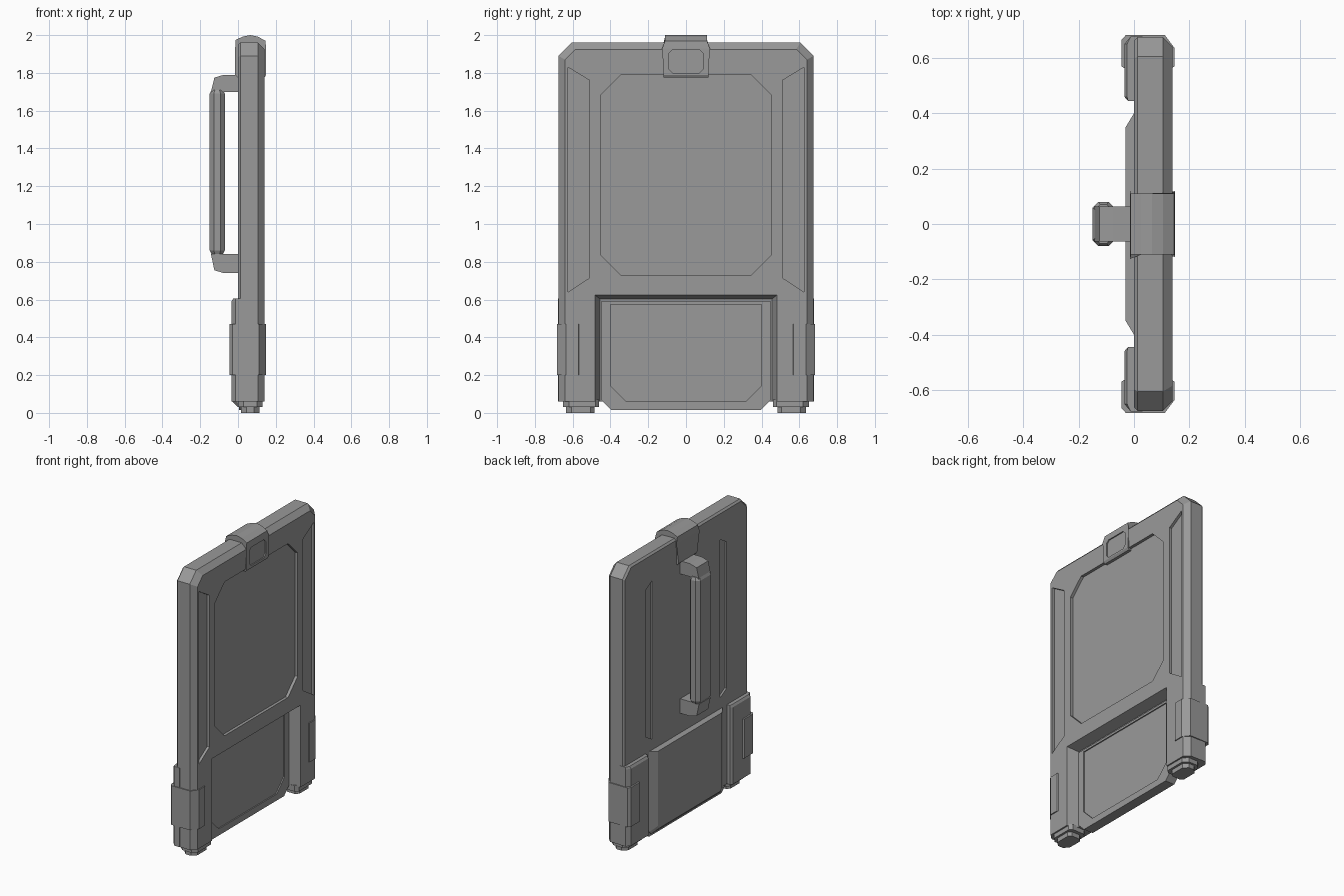
import bpy, bmesh

cube = bpy.data.objects.get("Cube")
if cube:
    bpy.data.objects.remove(cube, do_unlink=True)

grey = bpy.data.materials.new("mid_grey")
grey.use_nodes = True
grey.diffuse_color = (0.32, 0.32, 0.32, 1)
grey.node_tree.nodes["Principled BSDF"].inputs["Base Color"].default_value = grey.diffuse_color


def loft(name, stacks):
    """Closed flat-faced solids; each stack is a list of equal rings of points."""
    bm = bmesh.new()
    for rings in stacks:
        loops = [[bm.verts.new(p) for p in ring] for ring in rings]
        n = len(loops[0])
        for a, b in zip(loops, loops[1:]):
            for i in range(n):
                j = (i + 1) % n
                bm.faces.new((a[i], a[j], b[j], b[i]))
        bm.faces.new(loops[0])
        bm.faces.new(loops[-1])
    bmesh.ops.remove_doubles(bm, verts=bm.verts, dist=0.0005)
    bmesh.ops.recalc_face_normals(bm, faces=bm.faces)
    mesh = bpy.data.meshes.new(name)
    bm.to_mesh(mesh)
    bm.free()
    mesh.materials.append(grey)
    obj = bpy.data.objects.new(name, mesh)
    bpy.context.collection.objects.link(obj)
    return obj


def rect(a0, a1, b0, b1, low=0, high=0):
    """Rectangle outline with chamfered lower and upper corners."""
    return [(a0 + low, b0), (a1 - low, b0), (a1, b0 + low), (a1, b1 - high),
            (a1 - high, b1), (a0 + high, b1), (a0, b1 - high), (a0, b0 + low)]


def at_x(x, outline):
    return [(x, y, z) for y, z in outline]


def at_y(y, outline):
    return [(x, y, z) for x, z in outline]


def at_z(z, outline, side=1):
    return [(x, y * side, z) for x, y in outline]


def cut(obj, stacks):
    """Carve recesses, keeping the result as a plain mesh."""
    cutter = loft("recess_cutter", stacks)
    cutter.hide_render = True
    mod = obj.modifiers.new("recess", "BOOLEAN")
    mod.operation = "DIFFERENCE"
    mod.solver = "EXACT"
    mod.object = cutter
    graph = bpy.context.evaluated_depsgraph_get()
    mesh = bpy.data.meshes.new_from_object(obj.evaluated_get(graph))
    obj.modifiers.clear()
    obj.data = mesh
    bpy.data.objects.remove(cutter, do_unlink=True)


# Main slab with bevelled rim
def slab_ring(x, inset):
    return at_x(x, rect(-0.675 + inset, 0.675 - inset, 0.06, 1.96 - inset, 0, 0.07 - inset * 0.4))


body = loft("main_panel", [[slab_ring(0, 0.012), slab_ring(0.012, 0),
                            slab_ring(0.105, 0), slab_ring(0.14, 0.035)]])

# Window, lower bay, side recesses and rear slots
window = rect(-0.45, 0.45, 0.73, 1.79, 0.105, 0.105)
recesses = [
    [at_x(0.12, window), at_x(0.2, window)],
    [at_x(0.067, rect(-0.455, 0.455, -0.1, 0.602)),
     at_x(0.14, rect(-0.482, 0.482, -0.1, 0.625)),
     at_x(0.2, rect(-0.482, 0.482, -0.1, 0.625))],
]
for s in (-1, 1):
    panel = [(s * 0.51, 0.715), (s * 0.625, 0.64), (s * 0.625, 1.83), (s * 0.51, 1.76)]
    slot = [(s * 0.37, 0.68), (s * 0.44, 0.72), (s * 0.44, 1.73), (s * 0.37, 1.77)]
    recesses.append([at_x(0.122, panel), at_x(0.2, panel)])
    recesses.append([at_x(-0.1, slot), at_x(0.012, slot)])
cut(body, recesses)

# Lower panel with a shallow inset
outline = rect(-0.45, 0.45, 0.015, 0.59, 0.055, 0)
lower = loft("lower_panel", [[at_x(0.005, outline), at_x(0.075, outline)]])
inset = rect(-0.4, 0.4, 0.06, 0.575, 0.085, 0)
cut(lower, [[at_x(0.06, inset), at_x(0.2, inset)]])

# Raised rear plate
loft("rear_plate", [[at_x(0.01, rect(-0.4, 0.4, 0.03, 0.605, 0.02)),
                     at_x(0, rect(-0.4, 0.4, 0.03, 0.605, 0.02)),
                     at_x(-0.03, rect(-0.35, 0.35, 0.06, 0.595, 0.02))]])

# Corner posts, grips and stepped feet
post = [(0.03, 0.445), (-0.022, 0.445), (-0.035, 0.46), (-0.035, 0.65), (-0.012, 0.677), (0.03, 0.677)]
post_top = [(max(x, -0.025), y) for x, y in post]
grip = [(0.13, 0.56), (0.147, 0.57), (0.147, 0.635), (0.112, 0.682),
        (-0.03, 0.682), (-0.046, 0.665), (-0.046, 0.57), (-0.03, 0.56)]
for s, side in ((1, "rear"), (-1, "front")):
    loft(side + "_post", [[at_z(0.06, post, s), at_z(0.59, post, s), at_z(0.605, post_top, s)]])
    loft(side + "_grip", [[at_z(0.2, grip, s), at_z(0.47, grip, s)]])
    wide = rect(0.0, 0.13, 0.46, 0.65, 0.02, 0.03)
    narrow = rect(0.015, 0.115, 0.485, 0.635, 0.02, 0.03)
    loft(side + "_foot", [[at_z(0.07, wide, s), at_z(0.03, wide, s),
                           at_z(0.03, narrow, s), at_z(0, narrow, s)]])

# Top clip
profile = [(-0.015, 1.79), (-0.015, 1.93), (-0.012, 1.975), (0.025, 1.992), (0.065, 2.0),
           (0.105, 1.992), (0.145, 1.97), (0.149, 1.93), (0.149, 1.79), (0.14, 1.775), (0.0, 1.775)]
clip = loft("top_clip", [[at_y(-0.118, profile), at_y(0.118, profile)]])
for v in clip.data.vertices:
    if v.co.z > 1.96:
        v.co.y *= 0.94
    elif v.co.z > 1.9:
        v.co.y *= 1.07
    elif v.co.x < 0.05:
        v.co.y *= 0.85
clip_inset = rect(-0.09, 0.09, 1.8, 1.925, 0.02, 0.02)
cut(clip, [[at_x(0.141, clip_inset), at_x(0.2, clip_inset)]])

# Carrying handle
wide = rect(-0.15, -0.07, -0.08, 0.08, 0.022, 0.022)
narrow = rect(-0.14, -0.08, -0.07, 0.07, 0.018, 0.018)
loft("handle_bar", [[at_z(0.84, narrow), at_z(0.86, wide), at_z(1.69, wide), at_z(1.71, narrow)]])
bracket = [(0.01, 1.7), (0.01, 1.79), (-0.075, 1.79), (-0.125, 1.775), (-0.143, 1.7)]
for name, flip in (("upper_bracket", False), ("lower_bracket", True)):
    shape = [(x, 2.54 - z if flip else z) for x, z in bracket]
    if flip:
        shape = [(x, z - 0.01 if z < 0.8 else z) for x, z in shape]
    loft(name, [[at_y(-0.063, shape), at_y(0.063, shape)]])
